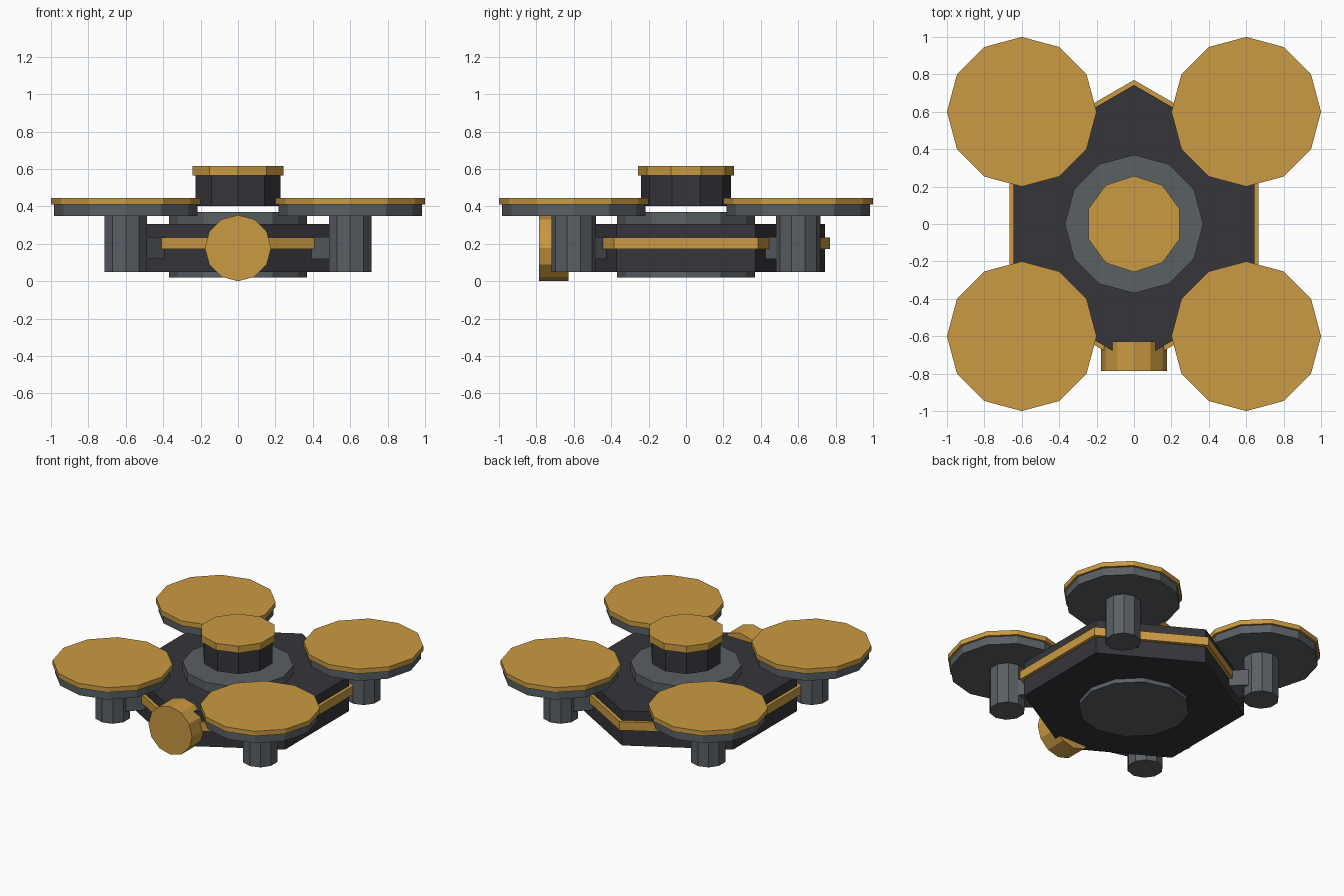
import bpy
import math

cube = bpy.data.objects.get("Cube")
if cube:
    bpy.data.objects.remove(cube, do_unlink=True)


def material(name, rgb):
    mat = bpy.data.materials.new(name)
    mat.use_nodes = True
    mat.diffuse_color = (*rgb, 1)
    mat.node_tree.nodes["Principled BSDF"].inputs["Base Color"].default_value = (*rgb, 1)
    return mat


gold = material("gold", (0.59, 0.325, 0.054))
charcoal = material("charcoal", (0.037, 0.035, 0.043))
steel = material("steel_grey", (0.102, 0.115, 0.127))


def finish(name, mat):
    obj = bpy.context.object
    obj.name = obj.data.name = name
    obj.data.materials.append(mat)
    return obj


def prism(name, mat, sides, radius, bottom, top, x=0, y=0):
    """Upright flat-sided cylinder with a corner pointing to +y."""
    bpy.ops.mesh.primitive_cylinder_add(
        vertices=sides, radius=radius, depth=top - bottom,
        location=(x, y, (bottom + top) / 2))
    return finish(name, mat)


# Hexagonal hull with its trim band and central hub
prism("hull", charcoal, 6, 0.743, 0.05, 0.305)
prism("trim_band", gold, 6, 0.77, 0.172, 0.235)
prism("hub", steel, 12, 0.37, 0.02, 0.37)

# Floating turret above the hub
prism("turret", charcoal, 10, 0.24, 0.403, 0.565)
prism("turret_cap", gold, 10, 0.257, 0.565, 0.615)

# Front lens
bpy.ops.mesh.primitive_cylinder_add(
    vertices=12, radius=0.177, depth=0.16,
    location=(0, -0.707, 0.177), rotation=(math.pi / 2, 0, 0))
finish("front_lens", gold)

# Four rotor pods: arm, post, rotor and rotor cover
for sx, side in ((1, "left"), (-1, "right")):
    for sy, end in ((-1, "front"), (1, "back")):
        tag = f"{end}_{side}"
        x, y = sx * 0.6, sy * 0.6
        bpy.ops.mesh.primitive_cube_add(
            size=1, location=(x * 0.75, y * 0.75, 0.178),
            rotation=(0, 0, math.atan2(sy, sx)))
        arm = finish(f"arm_{tag}", steel)
        arm.scale = (0.42, 0.174, 0.118)
        prism(f"post_{tag}", steel, 10, 0.12, 0.05, 0.36, x, y)
        prism(f"rotor_{tag}", steel, 12, 0.384, 0.35, 0.41, x, y)
        prism(f"rotor_cover_{tag}", gold, 12, 0.4, 0.41, 0.445, x, y)
